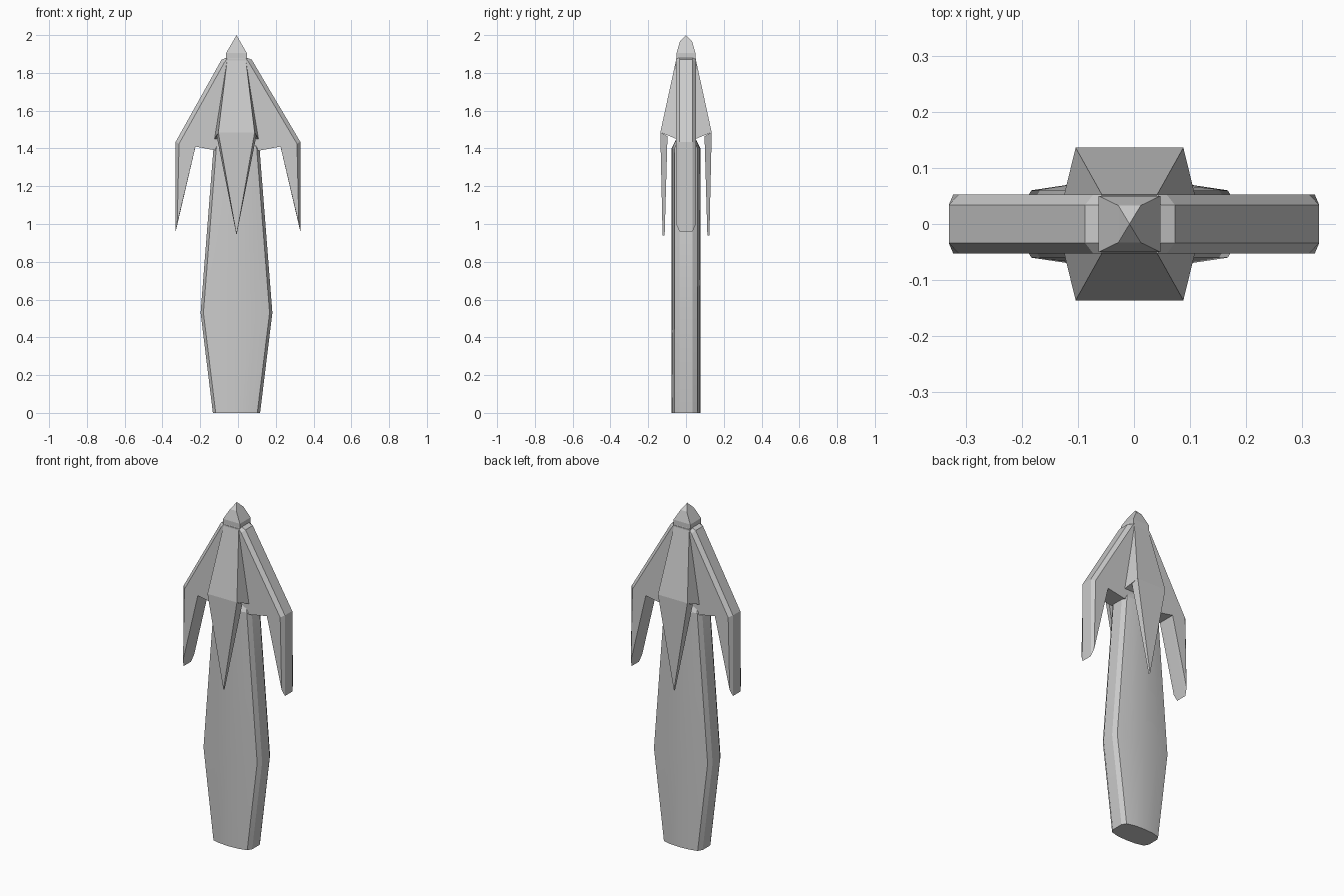
import bpy, bmesh

if "Cube" in bpy.data.objects:
    bpy.data.objects.remove(bpy.data.objects["Cube"])

CX = -0.008  # centre line of the handle and head


def loft(name, rings, angle=None):
    """Skin a list of equal-length closed rings and cap both ends."""
    bm = bmesh.new()
    rows = [[bm.verts.new(p) for p in r] for r in rings]
    n = len(rows[0])
    for a, b in zip(rows, rows[1:]):
        for i in range(n):
            j = (i + 1) % n
            bm.faces.new((a[i], a[j], b[j], b[i]))
    bm.faces.new(rows[0][::-1])
    bm.faces.new(rows[-1])
    bmesh.ops.remove_doubles(bm, verts=bm.verts, dist=0.0005)
    bmesh.ops.recalc_face_normals(bm, faces=bm.faces)
    mesh = bpy.data.meshes.new(name)
    bm.to_mesh(mesh)
    bm.free()
    ob = bpy.data.objects.new(name, mesh)
    bpy.context.collection.objects.link(ob)
    if angle:
        bpy.ops.object.select_all(action='DESELECT')
        bpy.context.view_layer.objects.active = ob
        ob.select_set(True)
        bpy.ops.object.shade_smooth_by_angle(angle=angle)
    return ob


# Handle: flat-sided section with chamfered edges and gently bowed faces
def handle_ring(z, w, k):
    half = [(w, .035), (w - .015, .06), (w * .5, .072), (0, .076),
            (-w * .5, .072), (-w + .015, .06), (-w, .035)]
    pts = half + [(-x, -y) for x, y in half]
    return [(CX + x, y * k, z) for x, y in pts]


loft("handle", [handle_ring(z, w, k) for z, w, k in
                [(0, .125, 1), (.53, .19, 1), (1.40, .122, 1),
                 (1.45, .10, .68)]], 0.35)

# Side fins: barbed outline, outer edges chamfered front and back
full = [(0, 1.88), (.055, 1.88), (.08, 1.87), (.33, 1.435), (.33, .96),
        (.225, 1.41), (.12, 1.39), (0, 1.39)]
inset = [(0, 1.875), (.05, 1.875), (.065, 1.855), (.312, 1.425), (.322, 1.0),
         (.225, 1.41), (.12, 1.39), (0, 1.39)]
for side, label in ((-1, "left"), (1, "right")):
    loft(label + "_fin",
         [[(side * x if x > .1 else side * x + CX * .9, y, z)
           for x, z in outline]
          for y, outline in ((-.053, inset), (-.034, full),
                             (.034, full), (.053, inset))])


# Front and back plates: a widening wedge with a long downward spike
def plate_ring(z_in, z_out, w_in, w_out, y_in, y_out, s):
    return [(CX - w_in, s * y_in, z_in), (CX + w_in, s * y_in, z_in),
            (CX + w_out, s * y_out, z_out), (CX - w_out, s * y_out, z_out)]


for s, label in ((-1, "front"), (1, "back")):
    loft(label + "_plate",
         [plate_ring(1.88, 1.88, .055, .048, 0, .05, s),
          plate_ring(1.45, 1.485, .117, .096, .05, .136, s)])
    loft(label + "_spike",
         [plate_ring(1.465, 1.485, .105, .096, .098, .136, s),
          plate_ring(.94, .94, 0, 0, .113, .124, s)])


# Pointed head cap
def cap_ring(z, w, d):
    return [(CX + x * w, y * d, z)
            for x, y in ((-1, -1), (1, -1), (1, 1), (-1, 1))]


loft("head_tip", [cap_ring(z, w, d) for z, w, d in
                  [(1.80, .055, .05), (1.905, .055, .05),
                   (1.965, .02, .033), (2.0, 0, 0)]])
